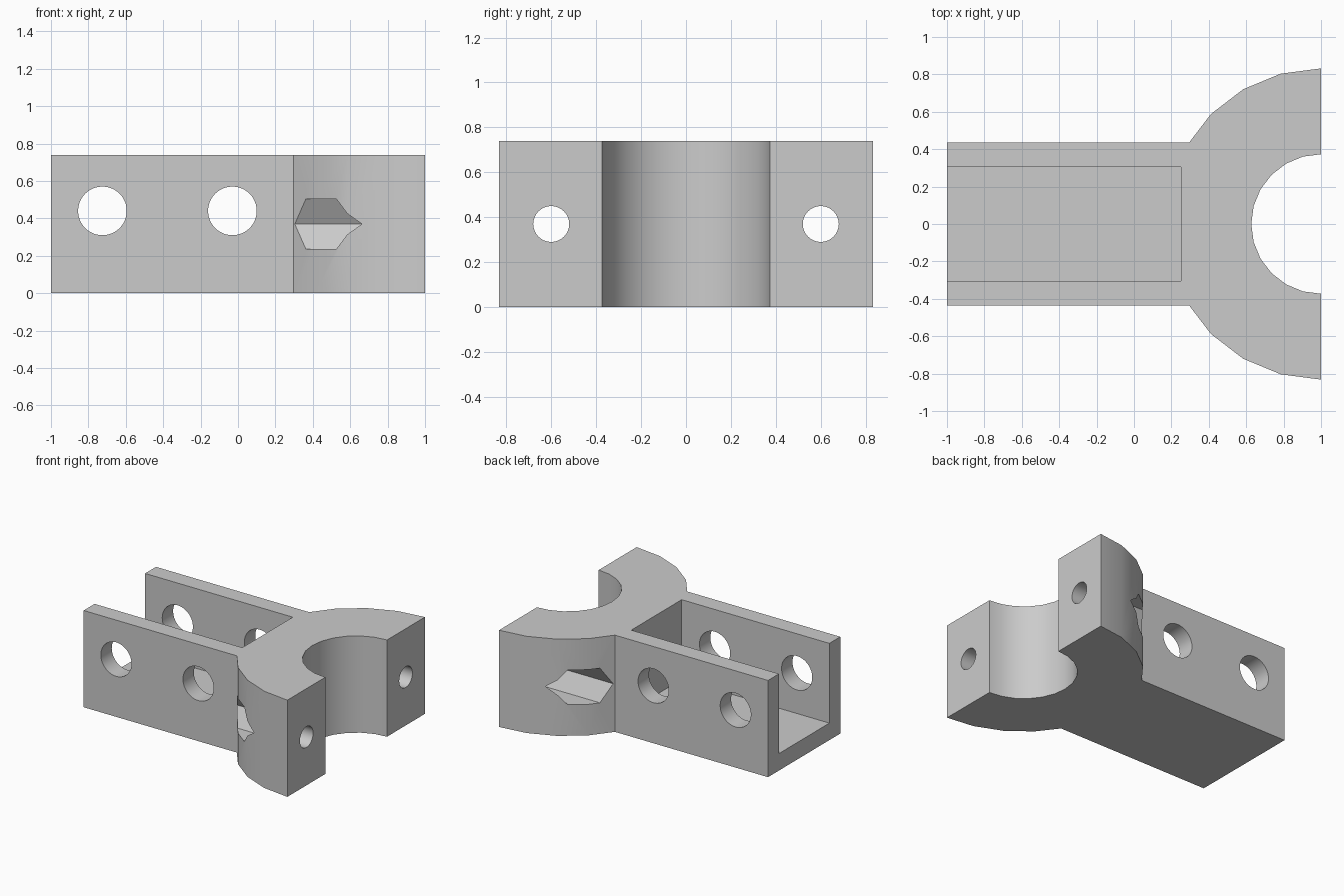
import bpy, bmesh
from math import radians, sin, cos, pi

if "Cube" in bpy.data.objects:
    bpy.data.objects.remove(bpy.data.objects["Cube"], do_unlink=True)

HEIGHT = 0.74
HALF_WIDTH = 0.437   # outer half width of the channel
INNER = 0.305        # inner half width of the channel
FLOOR = 0.13

grey = bpy.data.materials.new("plain_grey")
grey.use_nodes = True
colour = (0.6, 0.6, 0.6, 1)
grey.diffuse_color = colour
grey.node_tree.nodes["Principled BSDF"].inputs["Base Color"].default_value = colour


def prism(name, points, offset):
    """Extrude a closed 3D outline along an offset."""
    bm = bmesh.new()
    face = bm.faces.new([bm.verts.new(p) for p in points])
    result = bmesh.ops.extrude_face_region(bm, geom=[face])
    moved = [v for v in result["geom"] if isinstance(v, bmesh.types.BMVert)]
    bmesh.ops.translate(bm, verts=moved, vec=offset)
    bmesh.ops.recalc_face_normals(bm, faces=bm.faces)
    mesh = bpy.data.meshes.new(name)
    bm.to_mesh(mesh)
    bm.free()
    mesh.materials.append(grey)
    obj = bpy.data.objects.new(name, mesh)
    bpy.context.collection.objects.link(obj)
    return obj


def arc(radius, start, end, step=15):
    """Points around the clamp centre, measured from the -x direction."""
    return [(1 - radius * cos(radians(a)), radius * sin(radians(a)), 0)
            for a in range(start, end + (1 if step > 0 else -1), step)]


def ring(radius, sides):
    return [(radius * cos(2 * pi * i / sides), radius * sin(2 * pi * i / sides))
            for i in range(sides)]


# Fork body: straight arm flaring into a half-round clamp
side = [(-1, HALF_WIDTH, 0), (0.296, HALF_WIDTH, 0)] + arc(0.832, 45, 90)
mirrored = [(x, -y, z) for x, y, z in reversed(side)]
bore = arc(0.373, 90, -90, -15)
body = prism("clamp_bracket", side + bore + mirrored, (0, 0, HEIGHT))

# Channel open at the top and at the end
cutters = [prism("channel_cutter",
                 [(-1.2, -INNER, FLOOR), (0.25, -INNER, FLOOR),
                  (0.25, INNER, FLOOR), (-1.2, INNER, FLOOR)], (0, 0, 1))]

# Cross holes through both arm walls
for x in (-0.725, -0.03):
    cutters.append(prism("cross_hole_cutter",
                         [(x + a, -0.6, 0.44 + b) for a, b in ring(0.13, 48)],
                         (0, 1.2, 0)))

# Bolt holes and hexagonal nut pockets in the clamp ears
for y in (-0.6, 0.6):
    cutters.append(prism("bolt_hole_cutter",
                         [(0.7, y + a, 0.37 + b) for a, b in ring(0.08, 32)],
                         (0.5, 0, 0)))
    cutters.append(prism("nut_pocket_cutter",
                         [(0.2, y + a, 0.37 + b) for a, b in ring(0.153, 6)],
                         (0.65, 0, 0)))

# Cut everything out of the body
bpy.ops.object.select_all(action="DESELECT")
bpy.context.view_layer.objects.active = body
body.select_set(True)
for cutter in cutters:
    cutter.hide_render = True
    mod = body.modifiers.new("cut", "BOOLEAN")
    mod.operation = "DIFFERENCE"
    mod.solver = "EXACT"
    mod.object = cutter
    bpy.ops.object.modifier_apply(modifier=mod.name)
    bpy.data.objects.remove(cutter, do_unlink=True)

bpy.ops.object.shade_smooth_by_angle(angle=radians(30))
